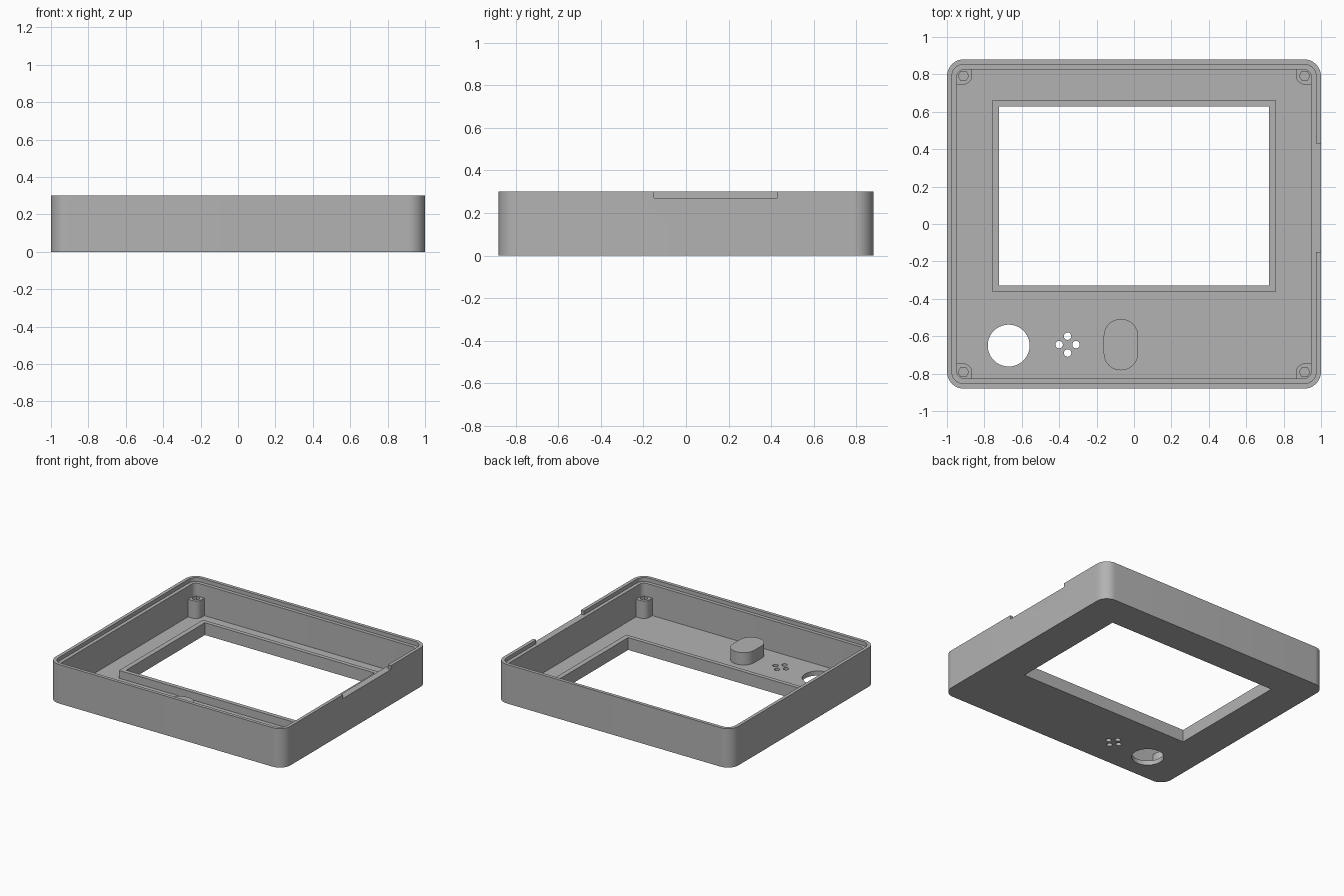
import bpy, bmesh
from math import cos, sin, pi, radians

if "Cube" in bpy.data.objects:
    bpy.data.objects.remove(bpy.data.objects["Cube"], do_unlink=True)

GREY = (0.45, 0.45, 0.45, 1)
mat = bpy.data.materials.new("plain grey plastic")
mat.use_nodes = True
mat.diffuse_color = GREY
mat.node_tree.nodes["Principled BSDF"].inputs["Base Color"].default_value = GREY

HX, HY, TOP = 1.0, 0.88, 0.3
FLOOR, LEDGE, FRAME_TOP, POST_TOP = 0.035, 0.27, 0.095, 0.17


def circle(cx, cy, r, n):
    return [(cx + r * cos(2 * pi * i / n), cy + r * sin(2 * pi * i / n)) for i in range(n)]


def rounded(cx, cy, hx, hy, r=0.0, seg=8):
    """Outline of a rectangle with rounded corners."""
    if r == 0:
        return [(cx - hx, cy - hy), (cx + hx, cy - hy), (cx + hx, cy + hy), (cx - hx, cy + hy)]
    pts = []
    for k, (sx, sy) in enumerate([(1, 1), (-1, 1), (-1, -1), (1, -1)]):
        for i in range(seg + 1):
            a = (k + i / seg) * pi / 2
            p = (cx + sx * (hx - r) + r * cos(a), cy + sy * (hy - r) + r * sin(a))
            if not pts or abs(p[0] - pts[-1][0]) + abs(p[1] - pts[-1][1]) > 1e-5:
                pts.append(p)
    return pts


def prism(name, outline, z0, z1):
    bm = bmesh.new()
    base = bm.faces.new([bm.verts.new((x, y, z0)) for x, y in outline])
    ext = bmesh.ops.extrude_face_region(bm, geom=[base], use_keep_orig=True)
    verts = [v for v in ext["geom"] if isinstance(v, bmesh.types.BMVert)]
    bmesh.ops.translate(bm, verts=verts, vec=(0, 0, z1 - z0))
    bmesh.ops.recalc_face_normals(bm, faces=bm.faces)
    me = bpy.data.meshes.new(name)
    bm.to_mesh(me)
    bm.free()
    me.materials.append(mat)
    ob = bpy.data.objects.new(name, me)
    bpy.context.collection.objects.link(ob)
    return ob


def cut(ob, outline, z0, z1):
    """Subtract a prism from an object and bake the result."""
    cutter = prism("cutter", outline, z0, z1)
    cutter.hide_render = True
    mod = ob.modifiers.new("cut", "BOOLEAN")
    mod.operation, mod.solver, mod.object = "DIFFERENCE", "EXACT", cutter
    bpy.context.view_layer.update()
    baked = bpy.data.meshes.new_from_object(ob.evaluated_get(bpy.context.evaluated_depsgraph_get()))
    ob.modifiers.clear()
    ob.data = baked
    bpy.data.objects.remove(cutter, do_unlink=True)


# Tray with hollow inside, lid ledge and side notch in the rim
case = prism("case_shell", rounded(0, 0, HX, HY, 0.09, 12), 0, TOP)
cut(case, rounded(0, 0, HX - 0.053, HY - 0.053, 0.04), FLOOR, 0.5)
cut(case, rounded(0, 0, HX - 0.026, HY - 0.026, 0.065, 10), LEDGE, 0.5)
cut(case, rounded(1.02, 0.14, 0.048, 0.29), LEDGE, 0.5)

# Raised frame round the screen window
window = rounded(0, 0.15, 0.722, 0.478)
frame = prism("window_frame", rounded(0, 0.15, 0.76, 0.51), FLOOR - 0.01, FRAME_TOP)
for part in (case, frame):
    cut(part, window, -0.1, 0.2)

# Round opening and the cluster of small sound holes
cut(case, circle(-0.67, -0.65, 0.112, 40), -0.1, 0.1)
for dx, dy in [(0.045, 0), (-0.045, 0), (0, 0.045), (0, -0.045)]:
    cut(case, circle(-0.355 + dx, -0.645 + dy, 0.02, 16), -0.1, 0.1)

# Solid pill-shaped block on the floor
block = prism("pill_block", rounded(-0.07, -0.645, 0.092, 0.137, 0.091, 10), FLOOR - 0.01, 0.13)

# Screw posts, one in each corner, rounded towards the inside
parts = [case, frame, block]
for sx, ex in ((1, "left"), (-1, "right")):
    for sy, ey in ((1, "back"), (-1, "front")):
        x, y, r = 0.915, 0.795, 0.05
        arc = [(x - r * sin(t * pi / 16), y - r * cos(t * pi / 16)) for t in range(9)]
        shape = arc + [(x - r, HY - 0.04), (HX - 0.04, HY - 0.04), (HX - 0.04, y - r)]
        post = prism(f"{ey}_{ex}_screw_post", [(sx * a, sy * b) for a, b in shape], FLOOR - 0.01, POST_TOP)
        cut(post, circle(sx * 0.912, sy * 0.792, 0.028, 6), 0.06, 0.3)
        parts.append(post)

# Smooth the curved sides and keep the corners sharp
bpy.ops.object.select_all(action="DESELECT")
for ob in parts:
    ob.select_set(True)
bpy.context.view_layer.objects.active = case
bpy.ops.object.shade_smooth_by_angle(angle=radians(30))
